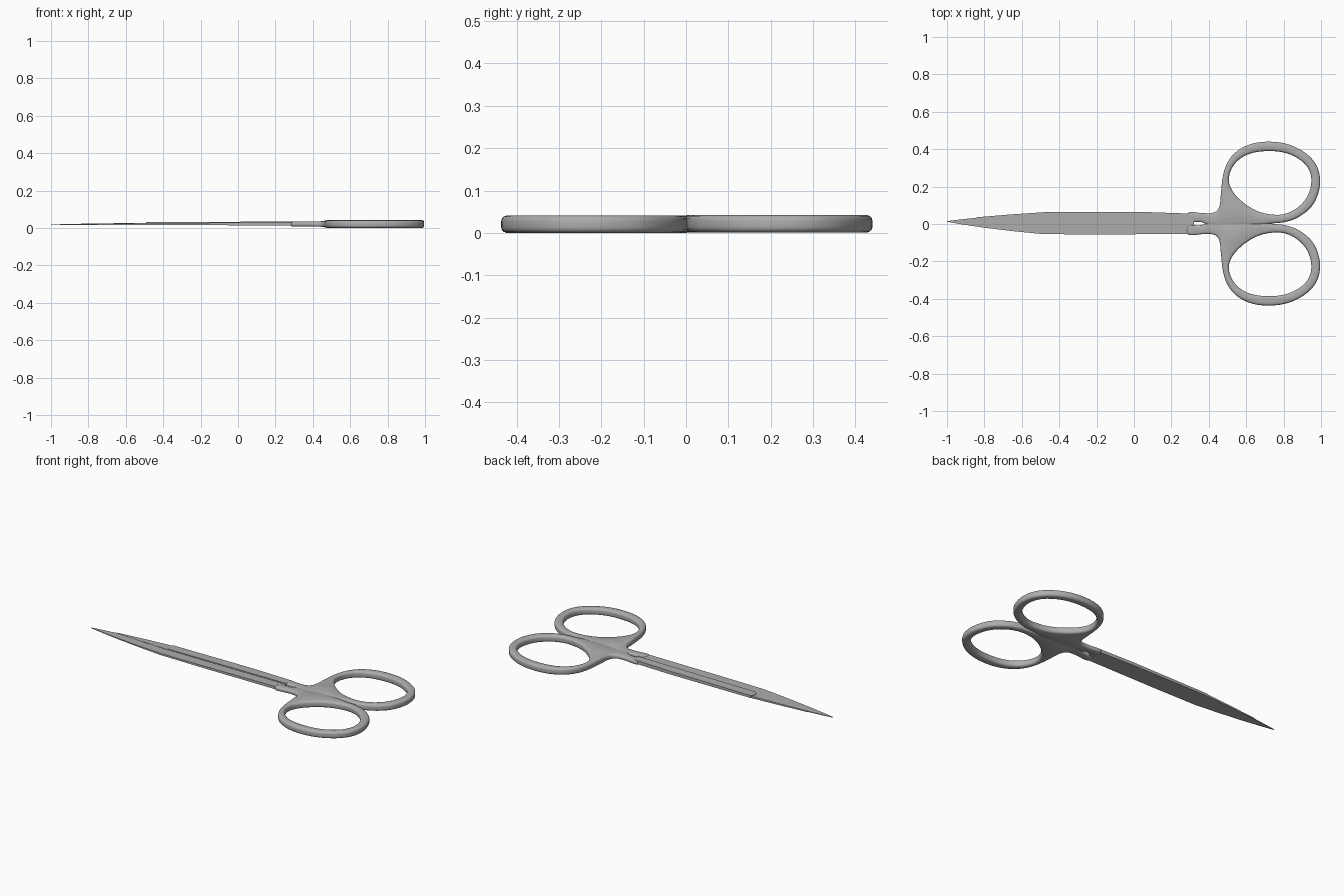
import bpy, bmesh, math
from mathutils import Vector

cube = bpy.data.objects.get("Cube")
if cube:
    bpy.data.objects.remove(cube, do_unlink=True)

steel = bpy.data.materials.new("brushed steel")
steel.use_nodes = True
steel.diffuse_color = (0.42, 0.42, 0.42, 1)
steel.node_tree.nodes["Principled BSDF"].inputs["Base Color"].default_value = (0.42, 0.42, 0.42, 1)


def finish(bm, name, angle):
    bmesh.ops.recalc_face_normals(bm, faces=bm.faces)
    mesh = bpy.data.meshes.new(name)
    bm.to_mesh(mesh)
    bm.free()
    mesh.materials.append(steel)
    obj = bpy.data.objects.new(name, mesh)
    bpy.context.collection.objects.link(obj)
    bpy.ops.object.select_all(action='DESELECT')
    obj.select_set(True)
    bpy.context.view_layer.objects.active = obj
    bpy.ops.object.shade_smooth_by_angle(angle=math.radians(angle))
    return obj


def smooth_loop(points, steps=6):
    """Closed smooth curve through the points."""
    pts = [Vector(p) for p in points]
    n, out = len(pts), []
    for i in range(n):
        a, b, c, d = (pts[(i + k) % n] for k in (-1, 0, 1, 2))
        # tangents limited by the segment length keep tight corners clean
        length = (c - b).length
        t0, t1 = (c - a).normalized() * length, (d - b).normalized() * length
        for s in range(steps):
            t = s / steps
            out.append(b * (2*t**3 - 3*t**2 + 1) + t0 * (t**3 - 2*t**2 + t)
                       + c * (3*t**2 - 2*t**3) + t1 * (t**3 - t**2))
    return out


def inset(loop, amount):
    """Move a counter-clockwise loop inwards (negative: outwards)."""
    out = []
    for i, p in enumerate(loop):
        d = (loop[(i + 1) % len(loop)] - loop[i - 1]).normalized()
        out.append(p + Vector((-d.y, d.x)) * amount)
    return out


def thickness(x, y):
    """Thin at the neck, full at the finger ring."""
    t = min(1, max(0, (x + 0.5 * abs(y) - 0.44) / 0.12))
    return 0.64 + 0.36 * t * t * (3 - 2 * t)


# Handle half: counter-clockwise outline and finger hole
OUTLINE = [(0.30, 0.007), (0.36, 0.006), (0.40, -0.010), (0.50, -0.012), (0.60, -0.012),
           (0.68, -0.008), (0.74, -0.001), (0.81, 0.007), (0.88, 0.033), (0.95, 0.09),
           (0.985, 0.16), (0.995, 0.235), (0.975, 0.31), (0.92, 0.373), (0.83, 0.42),
           (0.73, 0.436), (0.63, 0.425), (0.55, 0.385), (0.50, 0.325), (0.475, 0.25),
           (0.465, 0.16), (0.455, 0.085), (0.43, 0.058), (0.37, 0.054), (0.30, 0.06),
           (0.284, 0.048), (0.284, 0.018)]
HOLE = [(0.76, 0.045), (0.83, 0.058), (0.89, 0.097), (0.93, 0.15), (0.948, 0.22),
        (0.938, 0.28), (0.90, 0.33), (0.82, 0.373), (0.72, 0.386), (0.62, 0.372),
        (0.55, 0.33), (0.512, 0.265), (0.513, 0.20), (0.565, 0.127), (0.66, 0.065)]
# Edge rounding: inset and height
ROUND = [(0.012, 0.0), (0.006, 0.0025), (0.0015, 0.007), (0, 0.013),
         (0, 0.028), (0.0015, 0.034), (0.006, 0.0385), (0.012, 0.041)]


def handle(name, side, dy, dz):
    bm = bmesh.new()
    caps = [[], []]
    for loop, sign in ((smooth_loop(OUTLINE), 1), (smooth_loop(HOLE), -1)):
        rings = []
        for amount, z in ROUND:
            ring = []
            for p in inset(loop, sign * amount):
                height = 0.0215 + (z - 0.0205) * thickness(p.x, p.y)
                ring.append(bm.verts.new((p.x, side * p.y + dy, height + dz)))
            rings.append(ring)
        n = len(loop)
        for low, high in zip(rings, rings[1:]):
            for i in range(n):
                j = (i + 1) % n
                bm.faces.new((low[i], low[j], high[j], high[i]))
        for cap, ring in zip(caps, (rings[0], rings[-1])):
            cap += [bm.edges.get((ring[i], ring[(i + 1) % n])) for i in range(n)]
    for cap in caps:
        bmesh.ops.triangle_fill(bm, edges=cap, use_beauty=True)
    return finish(bm, name, 40)


handle("left_handle", 1, 0.004, 0.0)
handle("right_handle", -1, 0.0, -0.001)


def mix(x, x0, z0, x1, z1):
    return z0 + (z1 - z0) * (x - x0) / (x1 - x0)


def plate(name, outline, rise):
    """Flat blade layer that grows thinner towards the tip."""
    bm = bmesh.new()
    low = [bm.verts.new((x, y, mix(x, -1, 0.0165, 0.3, 0.0135))) for x, y in outline]
    high = []
    for x, y in outline:
        top = mix(x, -1, 0.019, -0.48, 0.026) if x < -0.48 else mix(x, -0.48, 0.026, 0.3, 0.030)
        high.append(bm.verts.new((x, y, top + rise)))
    n = len(outline)
    for i in range(n):
        j = (i + 1) % n
        bm.faces.new((low[i], low[j], high[j], high[i]))
    bmesh.ops.triangulate(bm, faces=[bm.faces.new(low[::-1]), bm.faces.new(high)])
    return finish(bm, name, 20)


# Lower blade: the full silhouette from tip to neck
plate("lower_blade", [(-1, 0.012), (-0.92, -0.002), (-0.80, -0.02), (-0.65, -0.038),
                      (-0.49, -0.054), (-0.2, -0.056), (0.32, -0.053), (0.32, 0.053),
                      (0.06, 0.061), (-0.48, 0.061), (-0.65, 0.049), (-0.84, 0.034),
                      (-0.93, 0.024), (-0.995, 0.016)], 0)
# Upper blade: thin cutting layer along the left side
plate("upper_blade", [(-0.84, 0.031), (-0.66, 0.017), (-0.49, 0.006), (0.32, 0.002),
                      (0.32, 0.054), (0.06, 0.063), (-0.48, 0.063), (-0.66, 0.051),
                      (-0.84, 0.036)], 0.0015)
# Raised spine on the upper blade
plate("blade_spine", [(-0.492, 0.022), (-0.482, 0.008), (0.32, 0.006), (0.32, 0.055),
                      (0.06, 0.064), (-0.48, 0.064), (-0.49, 0.054)], 0.0045)
